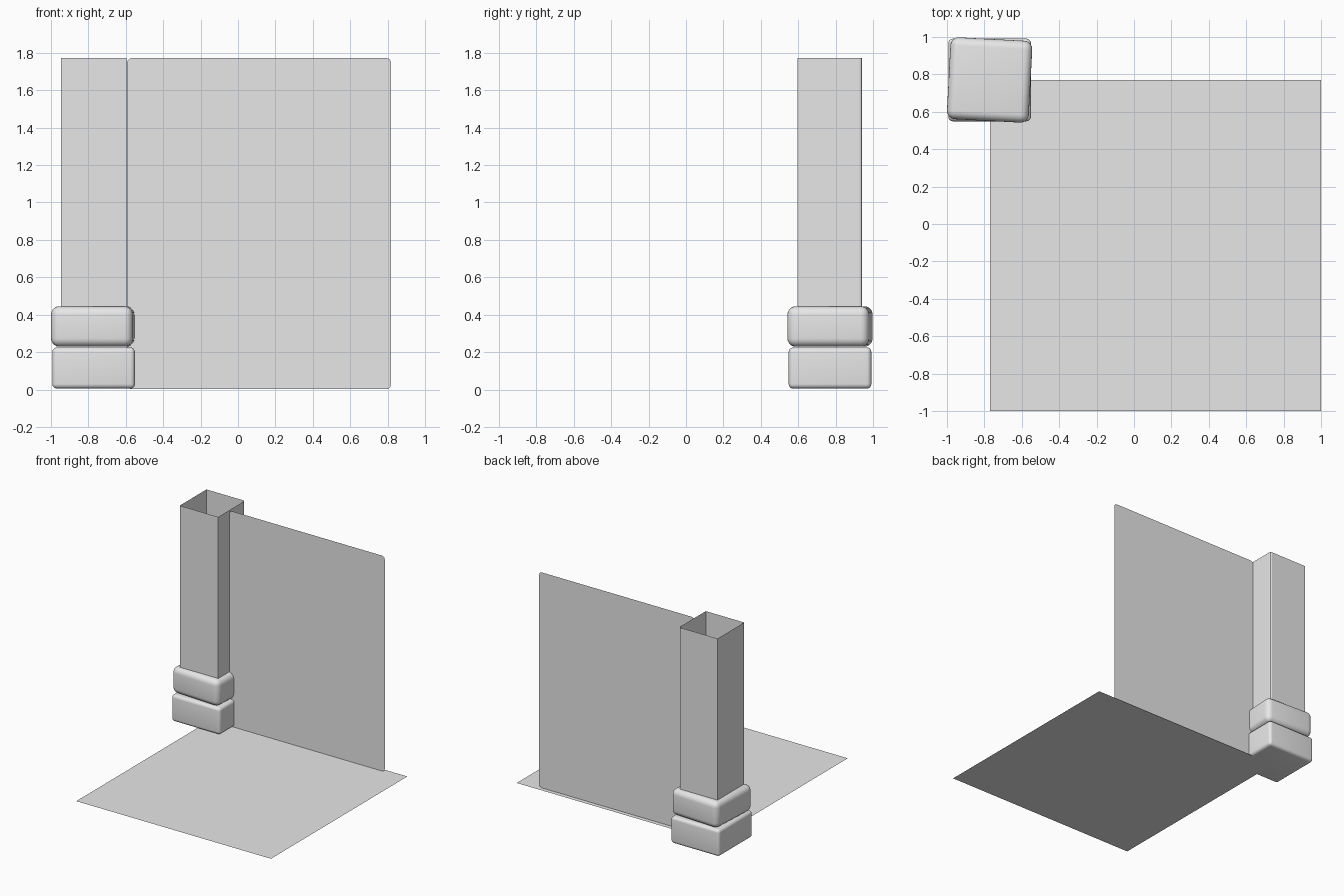
import bpy, bmesh, math

if "Cube" in bpy.data.objects:
    bpy.data.objects.remove(bpy.data.objects["Cube"])

grey = bpy.data.materials.new("plain grey")
grey.diffuse_color = (0.8, 0.8, 0.8, 1)
grey.use_nodes = True
grey.node_tree.nodes["Principled BSDF"].inputs["Base Color"].default_value = grey.diffuse_color


def add(name, bm):
    me = bpy.data.meshes.new(name)
    bm.to_mesh(me)
    bm.free()
    me.materials.append(grey)
    ob = bpy.data.objects.new(name, me)
    bpy.context.collection.objects.link(ob)
    return ob


def block(name, centre, size, bevel, turn):
    bm = bmesh.new()
    bmesh.ops.create_cube(bm, size=1)
    bmesh.ops.scale(bm, vec=size, verts=bm.verts)
    bmesh.ops.bevel(bm, geom=bm.edges[:], offset=bevel, segments=5,
                    profile=0.5, affect='EDGES')
    ob = add(name, bm)
    ob.location = centre
    ob.rotation_euler.z = math.radians(turn)
    bpy.context.view_layer.objects.active = ob
    ob.select_set(True)
    bpy.ops.object.shade_smooth_by_angle(angle=math.radians(40))
    ob.select_set(False)


# floor sheet
bm = bmesh.new()
bm.faces.new([bm.verts.new(p) for p in
              ((-0.77, -1, 0), (1, -1, 0), (1, 0.77, 0), (-0.77, 0.77, 0))])
add("floor", bm)

# wall sheet with small rounded corners
x0, x1, z0, z1, r = -0.593, 0.818, 0.002, 1.772, 0.025
bm = bmesh.new()
pts = []
for k, (cx, cz) in enumerate(((x1 - r, z1 - r), (x0 + r, z1 - r),
                              (x0 + r, z0 + r), (x1 - r, z0 + r))):
    for i in range(5):
        a = math.radians(90 * k + 22.5 * i)
        pts.append(bm.verts.new((cx + r * math.cos(a), 0.737, cz + r * math.sin(a))))
bm.faces.new(pts)
add("wall", bm)

# hollow corner post, open at both ends
bm = bmesh.new()
ring = [(-0.946, 0.595), (-0.597, 0.595), (-0.597, 0.928), (-0.601, 0.938),
        (-0.611, 0.942), (-0.946, 0.942)]
low = [bm.verts.new((x, y, 0.43)) for x, y in ring]
top = [bm.verts.new((x, y, 1.772)) for x, y in ring]
for i in range(len(ring)):
    j = (i + 1) % len(ring)
    bm.faces.new((low[i], low[j], top[j], top[i]))
add("post", bm)

# two rounded stones under the post, the upper one slightly turned
block("lower_stone", (-0.772, 0.77, 0.115), (0.442, 0.442, 0.22), 0.025, 0)
block("upper_stone", (-0.772, 0.77, 0.337), (0.438, 0.438, 0.216), 0.045, -3)
